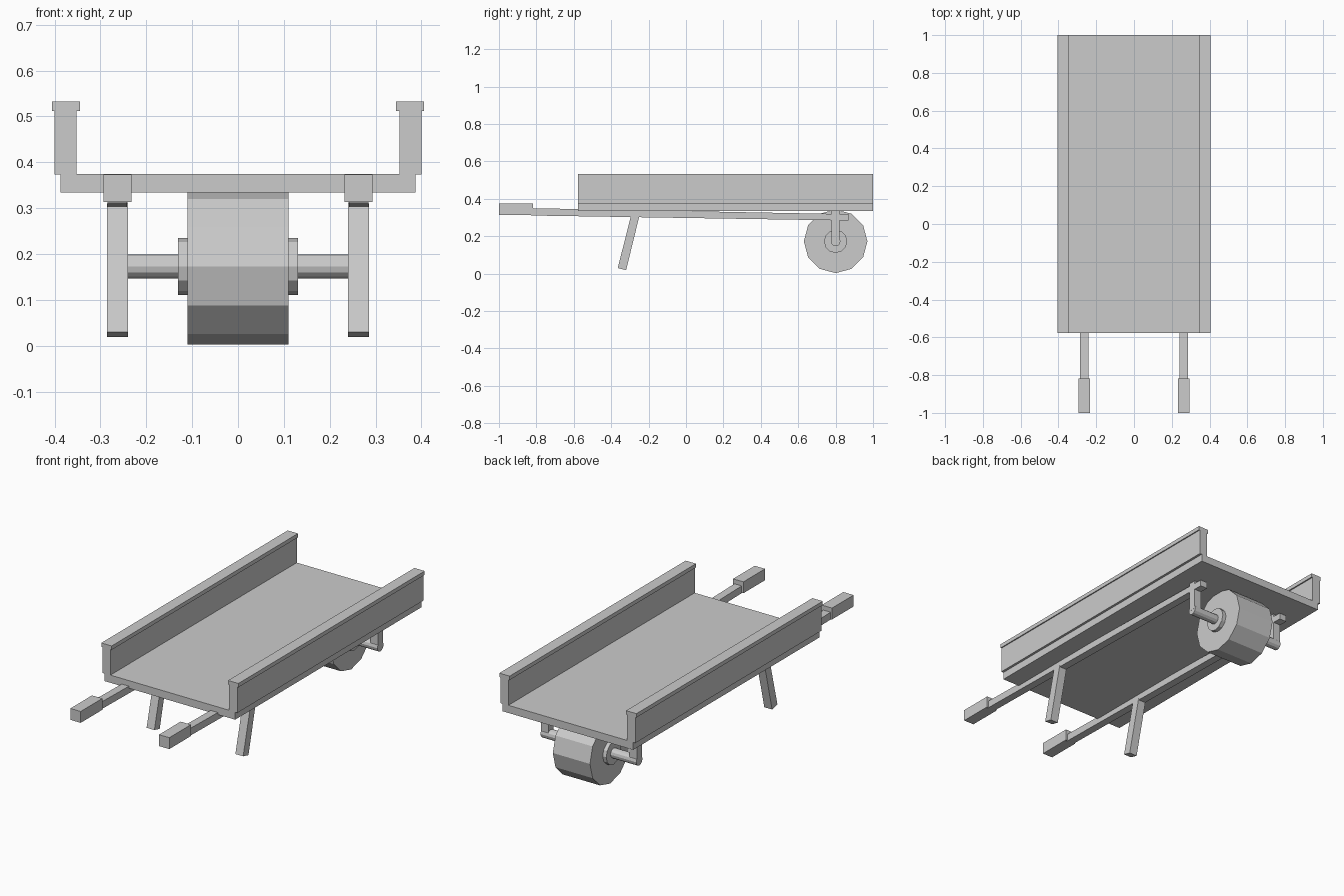
import bpy
import math

cube = bpy.data.objects.get("Cube")
if cube:
    bpy.data.objects.remove(cube, do_unlink=True)

grey = bpy.data.materials.new("plain_grey")
grey.use_nodes = True
colour = (0.6, 0.6, 0.6, 1)
grey.diffuse_color = colour
grey.node_tree.nodes["Principled BSDF"].inputs["Base Color"].default_value = colour


def side_prism(name, x0, x1, outline):
    """Extrude a (y, z) outline across x."""
    n = len(outline)
    verts = [(x, y, z) for x in (x0, x1) for y, z in outline]
    faces = [tuple(range(n))[::-1], tuple(range(n, 2 * n))]
    faces += [(i, (i + 1) % n, (i + 1) % n + n, i + n) for i in range(n)]
    mesh = bpy.data.meshes.new(name)
    mesh.from_pydata(verts, [], faces)
    mesh.materials.append(grey)
    obj = bpy.data.objects.new(name, mesh)
    bpy.context.collection.objects.link(obj)
    return obj


def box(name, x0, x1, y0, y1, z0, z1):
    return side_prism(name, x0, x1, [(y0, z0), (y1, z0), (y1, z1), (y0, z1)])


def disc(name, radius, half_width, sides=12):
    ring = [(0.80 + radius * math.cos(math.tau * i / sides),
             0.173 + radius * math.sin(math.tau * i / sides)) for i in range(sides)]
    return side_prism(name, -half_width, half_width, ring)


def mirrored(obj):
    """Add the matching part on the other side."""
    mod = obj.modifiers.new("other_side", "MIRROR")
    mod.use_axis = (True, False, False)
    mod.use_mirror_merge = False


# Load bed with capped side walls
front, back = -0.577, 1.0
box("bed", -0.387, 0.387, front, back, 0.334, 0.375)
mirrored(box("side_wall", 0.352, 0.40, front, back, 0.374, 0.513))
mirrored(box("wall_cap", 0.345, 0.406, front, back, 0.512, 0.533))

# Sloping rails with handles
mirrored(side_prism("rail", 0.242, 0.285,
                    [(-0.83, 0.311), (0.87, 0.284), (0.87, 0.318), (-0.83, 0.35)]))
mirrored(box("handle", 0.232, 0.293, -1.0, -0.817, 0.313, 0.374))

# Slanted legs
mirrored(side_prism("leg", 0.24, 0.286,
                    [(-0.365, 0.03), (-0.32, 0.019), (-0.249, 0.31), (-0.294, 0.31)]))

# Wheel assembly
mirrored(box("axle_bracket", 0.241, 0.285, 0.779, 0.821, 0.173, 0.336))
disc("wheel", 0.17, 0.11)
disc("hub", 0.062, 0.131)
disc("axle", 0.026, 0.284)
